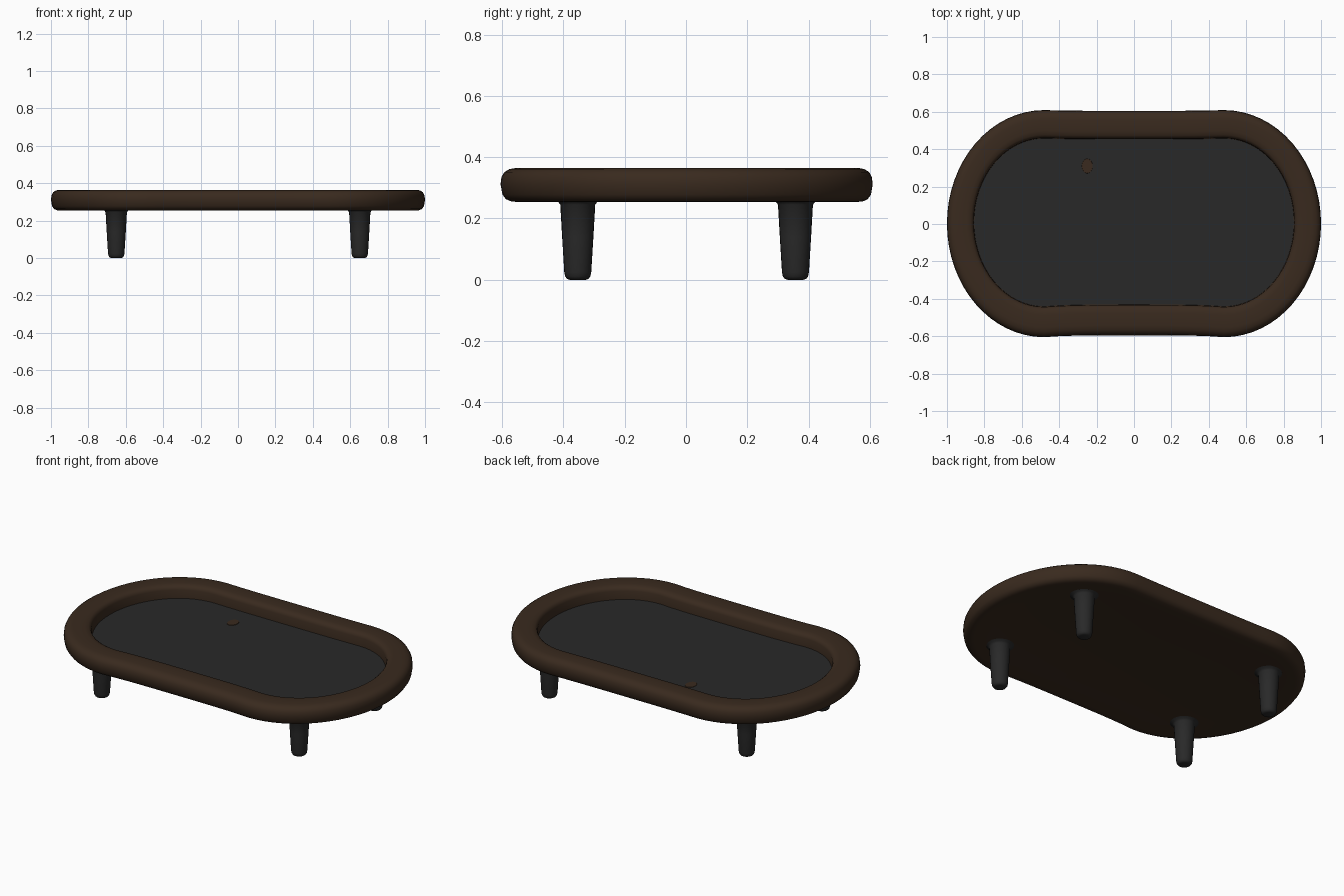
import bpy, bmesh, math

cube = bpy.data.objects.get("Cube")
if cube:
    bpy.data.objects.remove(cube)


def material(name, color):
    m = bpy.data.materials.new(name)
    m.use_nodes = True
    m.diffuse_color = (*color, 1)
    bsdf = m.node_tree.nodes["Principled BSDF"]
    bsdf.inputs["Base Color"].default_value = (*color, 1)
    bsdf.inputs["Roughness"].default_value = 0.8
    return m


BROWN = material("dark brown wood", (0.041, 0.023, 0.013))
GREY = material("charcoal grey", (0.022, 0.022, 0.022))


def oval(inset, steps=32):
    """Rounded oval outline with slightly waisted long sides."""
    rx, ry, cx = 0.52 - 0.92 * inset, 0.607 - inset, 0.48
    shift = 0.002 + 0.04 * inset
    pts = []
    for side, waist in ((1, 0.004), (-1, 0.01)):
        for i in range(steps + 1):
            a = math.pi * (i / steps - 0.5)
            pts.append((side * (cx + rx * math.cos(a)),
                        side * ry * math.sin(a) + shift))
        for i in range(1, 12):
            t = 1 - i / 6
            pts.append((side * cx * t, side * (ry - waist * (1 - t ** 4)) + shift))
    return pts


def circle(radius, steps=24):
    return [(radius * math.cos(2 * math.pi * i / steps),
             radius * math.sin(2 * math.pi * i / steps)) for i in range(steps)]


def patch(radius):
    return [(x * 0.75, y) for x, y in circle(radius)]


def loft(name, outline, profile, mat, at=(0, 0)):
    """Skin outline(size) loops stacked along a (size, z) profile."""
    bm = bmesh.new()
    loops = [[bm.verts.new((x, y, z)) for x, y in outline(s)] for s, z in profile]
    n = len(loops[0])
    for a, b in zip(loops, loops[1:]):
        for i in range(n):
            j = (i + 1) % n
            bm.faces.new((a[i], a[j], b[j], b[i]))
    bm.faces.new(loops[0][::-1])
    bm.faces.new(loops[-1])
    bmesh.ops.recalc_face_normals(bm, faces=bm.faces)
    mesh = bpy.data.meshes.new(name)
    bm.to_mesh(mesh)
    bm.free()
    mesh.materials.append(mat)
    ob = bpy.data.objects.new(name, mesh)
    ob.location = (*at, 0)
    bpy.context.collection.objects.link(ob)
    bpy.ops.object.select_all(action='DESELECT')
    ob.select_set(True)
    bpy.context.view_layer.objects.active = ob
    bpy.ops.object.shade_smooth_by_angle(angle=math.radians(40))


# Tray: slightly hollow underside, rounded outer edge, raised rim, recessed bed
loft("tray_rim", oval,
     [(0.16, 0.261), (0.06, 0.254), (0.035, 0.255), (0.017, 0.263), (0.006, 0.278),
      (0, 0.312), (0.003, 0.335), (0.012, 0.351), (0.028, 0.361), (0.05, 0.365),
      (0.115, 0.365), (0.138, 0.361), (0.149, 0.353), (0.155, 0.34), (0.157, 0.284)],
     BROWN)

# Grey inlay resting in the tray, with a small worn patch
loft("tray_inlay", oval, [(0.158, 0.284), (0.158, 0.291)], GREY)
loft("worn_patch", patch, [(0.04, 0.29), (0.038, 0.293)], BROWN, (-0.25, 0.31))

# Four tapered legs with rounded feet, flaring where they meet the tray
for sx, lr in ((1, "left"), (-1, "right")):
    for sy, fb in ((-1, "front"), (1, "back")):
        loft(f"{fb}_{lr}_leg", circle,
             [(0.026, 0), (0.035, 0.003), (0.041, 0.011), (0.044, 0.025),
              (0.051, 0.14), (0.057, 0.245), (0.064, 0.254), (0.08, 0.262)],
             GREY, (sx * 0.651, sy * 0.355 + 0.002))
